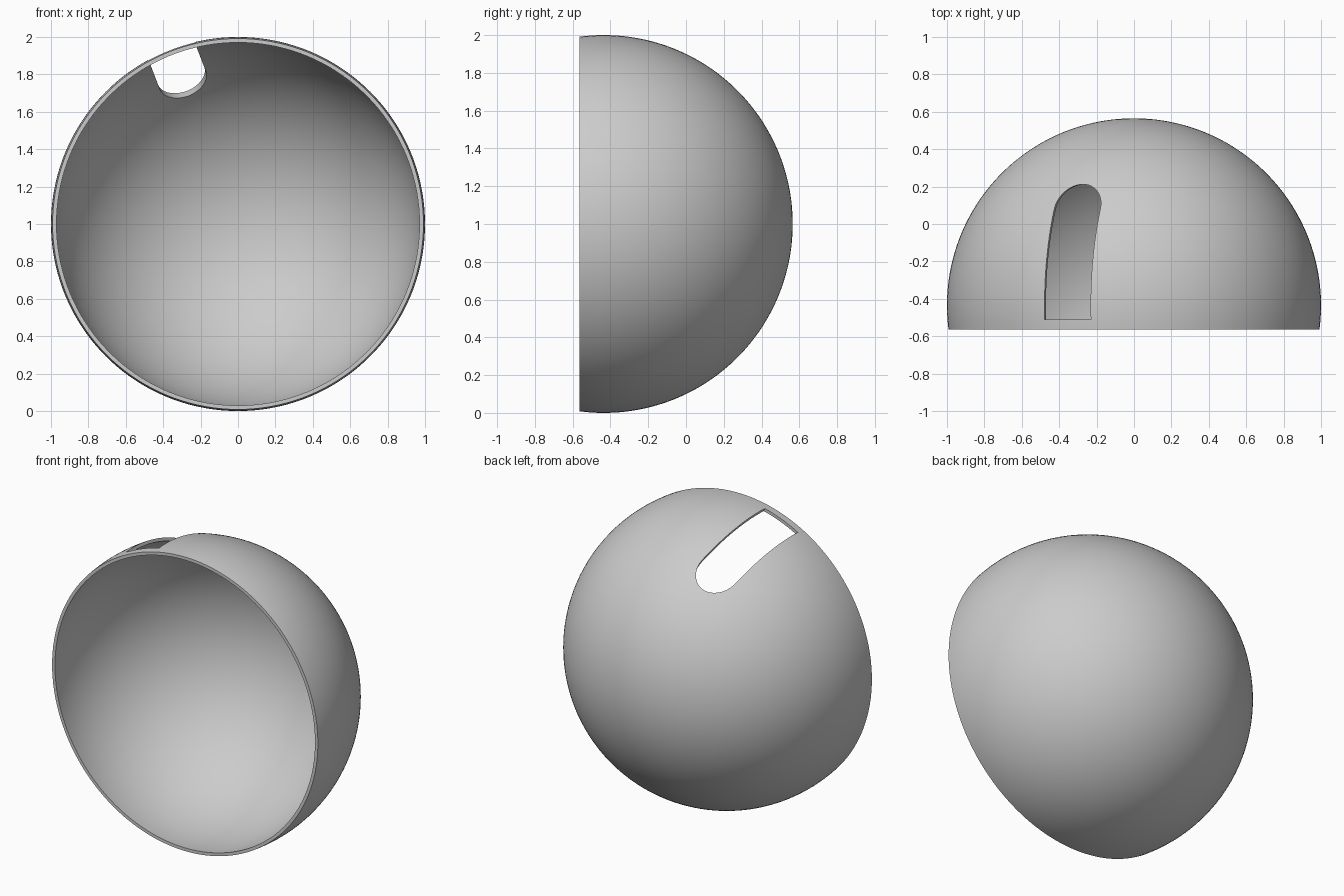
import bpy, bmesh
from math import sin, cos, pi, acos, radians
from mathutils import Matrix, Vector

cube = bpy.data.objects.get("Cube")
if cube:
    bpy.data.objects.remove(cube, do_unlink=True)

OUTER, INNER = 1.0, 0.979
RIM = 0.13                           # rim plane lies this far in front of the centre
CENTRE = Vector((0, -0.435, 1))
SLOT_TILT = radians(-21)
SLOT_HALF, SLOT_FRONT, SLOT_BACK = 0.132, -0.51, 0.212

grey = bpy.data.materials.new("light grey")
grey.use_nodes = True
colour = (0.6, 0.6, 0.6, 1)
grey.diffuse_color = colour
grey.node_tree.nodes["Principled BSDF"].inputs["Base Color"].default_value = colour


def make_object(name, bm):
    bmesh.ops.recalc_face_normals(bm, faces=bm.faces)
    mesh = bpy.data.meshes.new(name)
    bm.to_mesh(mesh)
    bm.free()
    mesh.materials.append(grey)
    obj = bpy.data.objects.new(name, mesh)
    bpy.context.collection.objects.link(obj)
    return obj


def arc(radius, steps=56):
    """Points from the back pole to the rim plane."""
    end = acos(-RIM / radius)
    return [Vector((radius * sin(end * i / steps), radius * cos(end * i / steps), 0))
            for i in range(steps + 1)]


# Thin spherical shell, revolved about the front-to-back axis
bm = bmesh.new()
verts = [bm.verts.new(p + CENTRE) for p in arc(OUTER) + arc(INNER)[::-1]]
edges = [bm.edges.new(pair) for pair in zip(verts, verts[1:])]
bmesh.ops.spin(bm, geom=verts + edges, cent=CENTRE, axis=(0, 1, 0),
               angle=2 * pi, steps=144)
bmesh.ops.remove_doubles(bm, verts=bm.verts, dist=1e-5)
shell = make_object("dome_shell", bm)

# Slot cutter: straight front, rounded back, tilted to one side
bm = bmesh.new()
round_y = SLOT_BACK - SLOT_HALF - CENTRE.y
outline = [(-SLOT_HALF, SLOT_FRONT - CENTRE.y), (SLOT_HALF, SLOT_FRONT - CENTRE.y)]
outline += [(SLOT_HALF * cos(pi * i / 32), round_y + SLOT_HALF * sin(pi * i / 32))
            for i in range(33)]
base = bm.faces.new([bm.verts.new((x, y, 0.4)) for x, y in outline])
top = bmesh.ops.extrude_face_region(bm, geom=[base])["geom"]
bmesh.ops.translate(bm, vec=(0, 0, 0.8),
                    verts=[g for g in top if isinstance(g, bmesh.types.BMVert)])
bm.transform(Matrix.Translation(CENTRE) @ Matrix.Rotation(SLOT_TILT, 4, "Y"))
cutter = make_object("slot_cutter", bm)
cutter.hide_render = True

# Cut the slot and shade
cut = shell.modifiers.new("slot", "BOOLEAN")
cut.operation = "DIFFERENCE"
cut.solver = "EXACT"
cut.object = cutter
bpy.ops.object.select_all(action="DESELECT")
shell.select_set(True)
bpy.context.view_layer.objects.active = shell
bpy.ops.object.modifier_apply(modifier=cut.name)
bpy.data.objects.remove(cutter, do_unlink=True)
bpy.ops.object.shade_smooth_by_angle(angle=radians(30))
